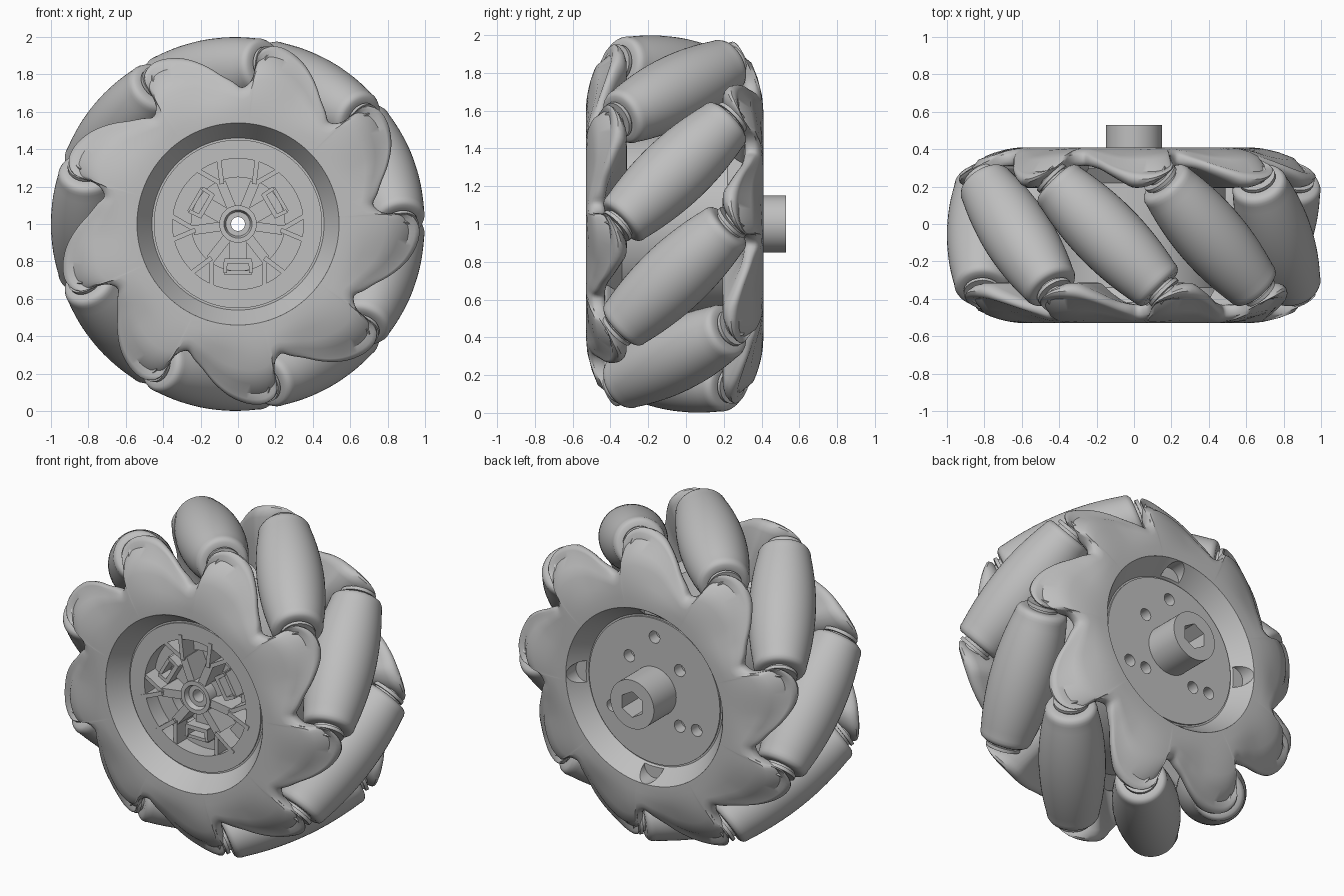
import bpy, bmesh
from math import sin, cos, pi, radians, sqrt
from mathutils import Vector, Matrix

if "Cube" in bpy.data.objects:
    bpy.data.objects.remove(bpy.data.objects["Cube"], do_unlink=True)

COUNT = 9
STEP = 2 * pi / COUNT
MID_Y = -0.06                    # middle of the wheel width
CENTRE = Vector((0, 0, 1))
AXLE = Vector((0, 1, 0))
parts = []

grey = bpy.data.materials.new("plain grey")
grey.use_nodes = True
grey.diffuse_color = (0.52, 0.52, 0.52, 1)
grey.node_tree.nodes["Principled BSDF"].inputs["Base Color"].default_value = (0.52, 0.52, 0.52, 1)


def polar(r, angle, y=0.0):
    return CENTRE + Vector((r * cos(angle), y, r * sin(angle)))


def finish(name, bm, keep=True):
    bmesh.ops.recalc_face_normals(bm, faces=bm.faces[:])
    mesh = bpy.data.meshes.new(name)
    bm.to_mesh(mesh)
    bm.free()
    mesh.materials.append(grey)
    obj = bpy.data.objects.new(name, mesh)
    bpy.context.collection.objects.link(obj)
    if keep:
        parts.append(obj)
    return obj


def skin(bm, rings, wrap):
    """Bridge a closed list of vertex rings with quads."""
    n = len(rings[0])
    for i, a in enumerate(rings):
        b = rings[(i + 1) % len(rings)]
        for j in range(n if wrap else n - 1):
            k = (j + 1) % n
            bm.faces.new((a[j], a[k], b[k], b[j]))


def lathe(name, profile, place, wrap=False, segs=64):
    """Spin (radius, height) points about the local z axis."""
    bm = bmesh.new()
    rings = []
    for i in range(segs):
        a = 2 * pi * i / segs
        rings.append([bm.verts.new(place @ Vector((r * cos(a), r * sin(a), h))) for r, h in profile])
    skin(bm, rings, wrap)
    if not wrap:
        for j in (0, -1):
            bm.faces.new([ring[j] for ring in rings])
    return finish(name, bm)


def aim(loc, direction):
    return Matrix.Translation(loc) @ direction.to_track_quat('Z', 'Y').to_matrix().to_4x4()


# Side plates: lobed outline as (degrees from lug, outer radius, inner face y)
LUG = [(11, .73, -.43), (8, .755, -.43), (6.6, .80, -.43), (6.2, .87, -.42), (5.2, .93, -.405),
       (1.5, .968, -.36), (-3, .967, -.32), (-8, .94, -.315), (-12, .905, -.345),
       (-16.5, .855, -.38), (-21, .80, -.41), (-25.5, .76, -.425)]


def lug_point(i):
    turn, k = divmod(i, len(LUG))
    u, r, y = LUG[k]
    return Vector((u - 40 * turn, r, y))


def smooth_point(i, t):
    p, q, r, s = (lug_point(i + k) for k in (-1, 0, 1, 2))
    return 0.5 * (2 * q + (r - p) * t + (2 * p - 5 * q + 4 * r - s) * t * t
                  + (3 * q - p - 3 * r + s) * t ** 3)


def front_y(r, u):
    """Domed outer face, with a shallow scoop on the trailing side of each lug."""
    out = max(0, r - .6)
    scoop = .012 * (1 - cos(radians(9 * (u - 4))))
    return -.53 + .9 * out ** 2 + scoop * min(1, out / .15)


def side_plate(name, place):
    bm = bmesh.new()
    rings = []
    for i in range(COUNT * len(LUG)):
        for t in (0, 1 / 3, 2 / 3):
            u, rim, back = smooth_point(i, t)
            span = rim - .6
            yf = front_y(rim, u)
            thick = back - yf
            section = [(.54, -.53), (.6, -.53)]
            section += [(.6 + span * f, front_y(.6 + span * f, u)) for f in (.25, .5, .7)]
            section += [(.6 + span * f, yf + thick * g) for f, g in
                        ((.84, .03), (.93, .14), (.98, .3), (1, .5), (.985, .7), (.93, .88),
                         (.84, .98), (.4, 1))]
            section.append((.545, back))
            a = radians(u - 2.5)
            rings.append([bm.verts.new(place @ polar(r, a, y)) for r, y in section])
    skin(bm, rings, True)
    return finish(name, bm)


side_plate("front_side_plate", Matrix.Identity(4))
pivot = CENTRE + AXLE * MID_Y
flip = (Matrix.Translation(pivot) @ Matrix.Rotation(pi, 4, Vector((cos(STEP / 2), 0, sin(STEP / 2))))
        @ Matrix.Translation(-pivot))
side_plate("back_side_plate", flip)

# Barrel rollers on slanted pins
AXIS_R = .81
barrel = [(1 - sqrt(AXIS_R ** 2 + s * s / 2), s) for s in [.36 * k / 8 for k in range(-8, 9)]]
lower = [(.10, -.405), (.125, -.405), (.14, -.395), (.149, -.378)]
roller = lower + barrel + [(r, -s) for r, s in reversed(lower)]
pin = [(.06, -.47), (.06, -.44), (.1, -.44), (.1, -.42), (.085, -.42), (.085, -.37)]
pin += [(r, -s) for r, s in reversed(pin)]
for i in range(COUNT):
    a = STEP * (i + .5)
    slant = Vector((-sin(a), 1, cos(a))).normalized()
    place = aim(polar(AXIS_R, a, MID_Y), slant)
    lathe("roller_%d" % (i + 1), roller, place, segs=48)
    lathe("roller_pin_%d" % (i + 1), pin, place, segs=32)

# Hub: drum, front recess, back disc and axle boss in one section
hub_section = [(.54, -.53), (.46, -.41), (.45, -.41), (.45, -.42), (.35, -.42), (.35, -.32),
               (.25, -.32), (.25, -.26), (.1, -.26), (.1, -.42), (.075, -.42), (.065, -.39),
               (.037, -.39), (.037, .53), (.15, .53), (.15, .31), (.45, .31), (.45, .30),
               (.46, .30), (.54, .41), (.55, .36), (.55, .30), (.49, .22), (.49, -.34),
               (.55, -.42), (.55, -.46)]
hub = lathe("hub", hub_section, aim(CENTRE, AXLE), wrap=True, segs=96)

# Cuts in the back: bolt holes, rim pockets and the shaped bore
cuts = [(.335, radians(90 + 120 * k), .037, .24, 24) for k in range(3)]
cuts += [(.245, radians(45 + 90 * k), .037, .24, 24) for k in range(4)]
cuts += [(.472, radians(90 * k), .067, .312, 32) for k in range(4)]
cuts.append((0, 0, .08, .36, 6))
bm = bmesh.new()
for r, a, size, start, segs in cuts:
    depth = .6 - start
    bmesh.ops.create_cone(bm, cap_ends=True, segments=segs, radius1=size, radius2=size, depth=depth,
                          matrix=aim(polar(r, a, start + depth / 2), AXLE))
cutter = finish("hub_cutter", bm, keep=False)
cutter.hide_render = True
mod = hub.modifiers.new("holes", 'BOOLEAN')
mod.operation = 'DIFFERENCE'
mod.solver = 'EXACT'
mod.object = cutter
bpy.context.view_layer.objects.active = hub
bpy.ops.object.modifier_apply(modifier=mod.name)
bpy.data.objects.remove(cutter, do_unlink=True)


# Front spokes: tapered forks and small frames, three times round
def bar(bm, start, end, width, near, far):
    """Beam between two (radius, degrees) points, from depth near to far."""
    a, b = (polar(r, radians(d)) for r, d in (start, end))
    side = (b - a).cross(AXLE).normalized() * width / 2
    low, high = ([bm.verts.new(p + side * s + AXLE * y) for p, s in ((a, -1), (a, 1), (b, 1), (b, -1))]
                 for y in (near, far))
    bm.faces.new(low)
    bm.faces.new(high)
    for i in range(4):
        j = (i + 1) % 4
        bm.faces.new((low[i], low[j], high[j], high[i]))


bm = bmesh.new()
for mid in (30, 150, 270):
    bar(bm, (.08, mid), (.21, mid), .09, -.35, -.25)
    bar(bm, (.21, mid - 20), (.21, mid + 20), .025, -.41, -.25)
    bar(bm, (.27, mid - 16), (.27, mid + 16), .02, -.40, -.25)
    for s in (-1, 1):
        bar(bm, (.08, mid + 38 * s), (.24, mid + 38 * s), .05, -.41, -.25)
        bar(bm, (.23, mid + 38 * s), (.38, mid + 44 * s), .025, -.425, -.25)
        bar(bm, (.23, mid + 38 * s), (.36, mid + 23 * s), .025, -.415, -.25)
        bar(bm, (.20, mid + 19 * s), (.27, mid + 15 * s), .02, -.41, -.25)
finish("spokes", bm)

# Smooth shading with crisp edges
bpy.ops.object.select_all(action='DESELECT')
for obj in parts:
    obj.select_set(True)
bpy.context.view_layer.objects.active = hub
bpy.ops.object.shade_smooth_by_angle(angle=radians(35))
